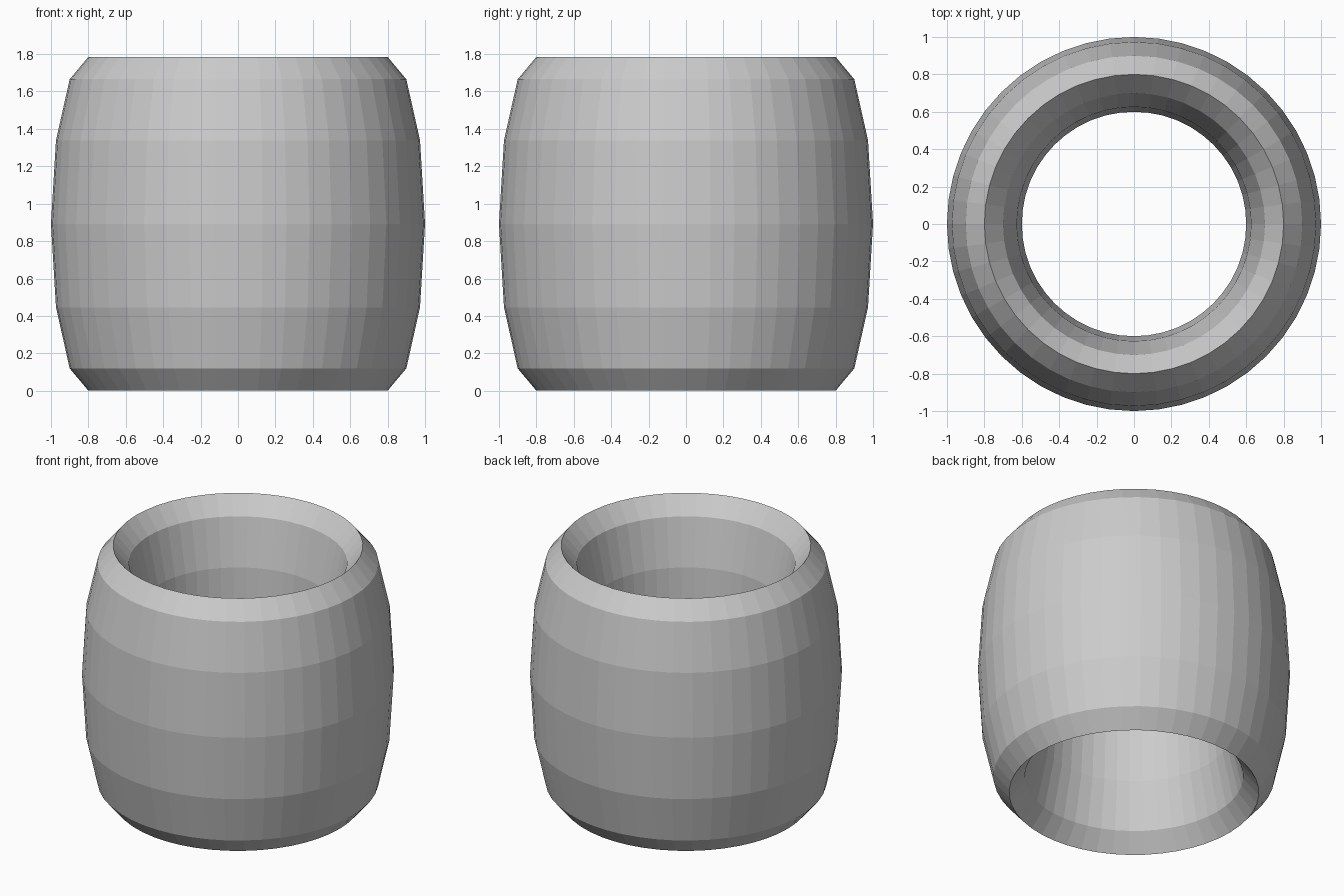
import bpy

if "Cube" in bpy.data.objects:
    bpy.data.objects.remove(bpy.data.objects["Cube"])

HEIGHT = 1.785      # overall height of the ring
RING_R = 0.8        # radius to the middle of the wall
WALL_R = 0.2        # half of the wall thickness

# Tall barrel ring: a flat-shaded torus stretched upwards
bpy.ops.mesh.primitive_torus_add(
    major_segments=48, minor_segments=12,
    major_radius=RING_R, minor_radius=WALL_R,
    location=(0, 0, HEIGHT / 2))
ring = bpy.context.object
ring.name = "barrel_ring"
ring.scale.z = HEIGHT / (2 * WALL_R)
bpy.ops.object.transform_apply(location=False, rotation=False, scale=True)
bpy.ops.object.shade_flat()
